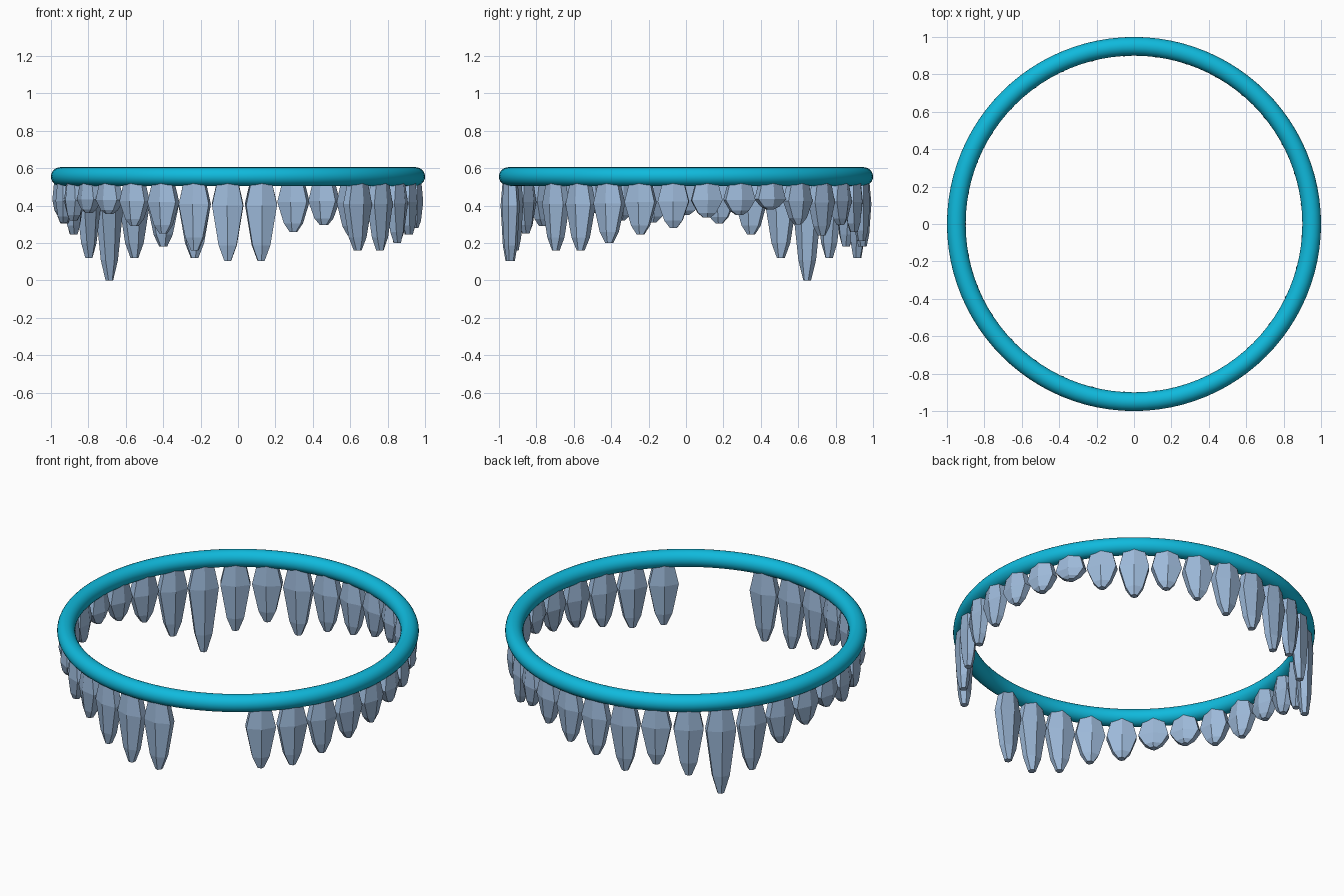
import bpy, bmesh, math
from mathutils import Matrix

cube = bpy.data.objects.get("Cube")
if cube:
    bpy.data.objects.remove(cube, do_unlink=True)


def make_material(name, color):
    mat = bpy.data.materials.new(name)
    mat.use_nodes = True
    mat.diffuse_color = color
    mat.node_tree.nodes["Principled BSDF"].inputs["Base Color"].default_value = color
    return mat


teal = make_material("teal", (0.005, 0.49, 0.72, 1))
ice = make_material("ice_blue", (0.34, 0.49, 0.70, 1))

RADIUS, TUBE, RING_Z = 0.95, 0.05, 0.555

# Round hoop
bpy.ops.mesh.primitive_torus_add(major_radius=RADIUS, minor_radius=TUBE,
                                 major_segments=96, minor_segments=24,
                                 location=(0, 0, RING_Z))
hoop = bpy.context.object
hoop.name = "hoop"
hoop.data.materials.append(teal)
bpy.ops.object.shade_smooth()


def add_spike(bm, tip_z, angle):
    """Six-sided hanging shard: ridged front and back, narrow flat sides."""
    wide_z = 0.455 - 0.12 * (RING_Z - tip_z)
    shoulder_z = wide_z + (tip_z - wide_z) * 0.72
    # height, half width, half depth
    levels = [(RING_Z, 0.05, 0.035), (wide_z, 0.083, 0.048),
              (shoulder_z, 0.048, 0.036), (tip_z, 0.018, 0.022)]
    place = Matrix.Rotation(angle, 4, 'Z') @ Matrix.Translation((RADIUS - 0.005, 0, 0))
    rings = []
    for z, w, d in levels:
        outline = [(d, 0), (d * 0.5, w), (-d * 0.5, w),
                   (-d, 0), (-d * 0.5, -w), (d * 0.5, -w)]
        ring = [bm.verts.new((x, y, z)) for x, y in outline]
        bmesh.ops.transform(bm, matrix=place, verts=ring)
        rings.append(ring)
    for upper, lower in zip(rings, rings[1:]):
        for i in range(6):
            j = (i + 1) % 6
            bm.faces.new((upper[i], lower[i], lower[j], upper[j]))
    bm.faces.new(rings[0])
    bm.faces.new(rings[-1][::-1])


# Tip heights, going round from one side of the gap to the other
tips = [0.16, 0.16, 0.20, 0.245, 0.28, 0.335, 0.35, 0.38, 0.30, 0.24, 0.295,
        0.26, 0.21, 0.18, 0.12, 0.18, 0.12, 0.0, 0.12, 0.245, 0.305,
        0.35, 0.31, 0.32, 0.36, 0.355, 0.29, 0.25, 0.16, 0.105, 0.105]

# Row of hanging spikes
bm = bmesh.new()
for k, tip in enumerate(tips):
    add_spike(bm, tip, math.radians(-47.4 + 10.83 * k))
bmesh.ops.recalc_face_normals(bm, faces=bm.faces)
mesh = bpy.data.meshes.new("hanging_spikes")
bm.to_mesh(mesh)
bm.free()
mesh.materials.append(ice)
spikes = bpy.data.objects.new("hanging_spikes", mesh)
bpy.context.collection.objects.link(spikes)
